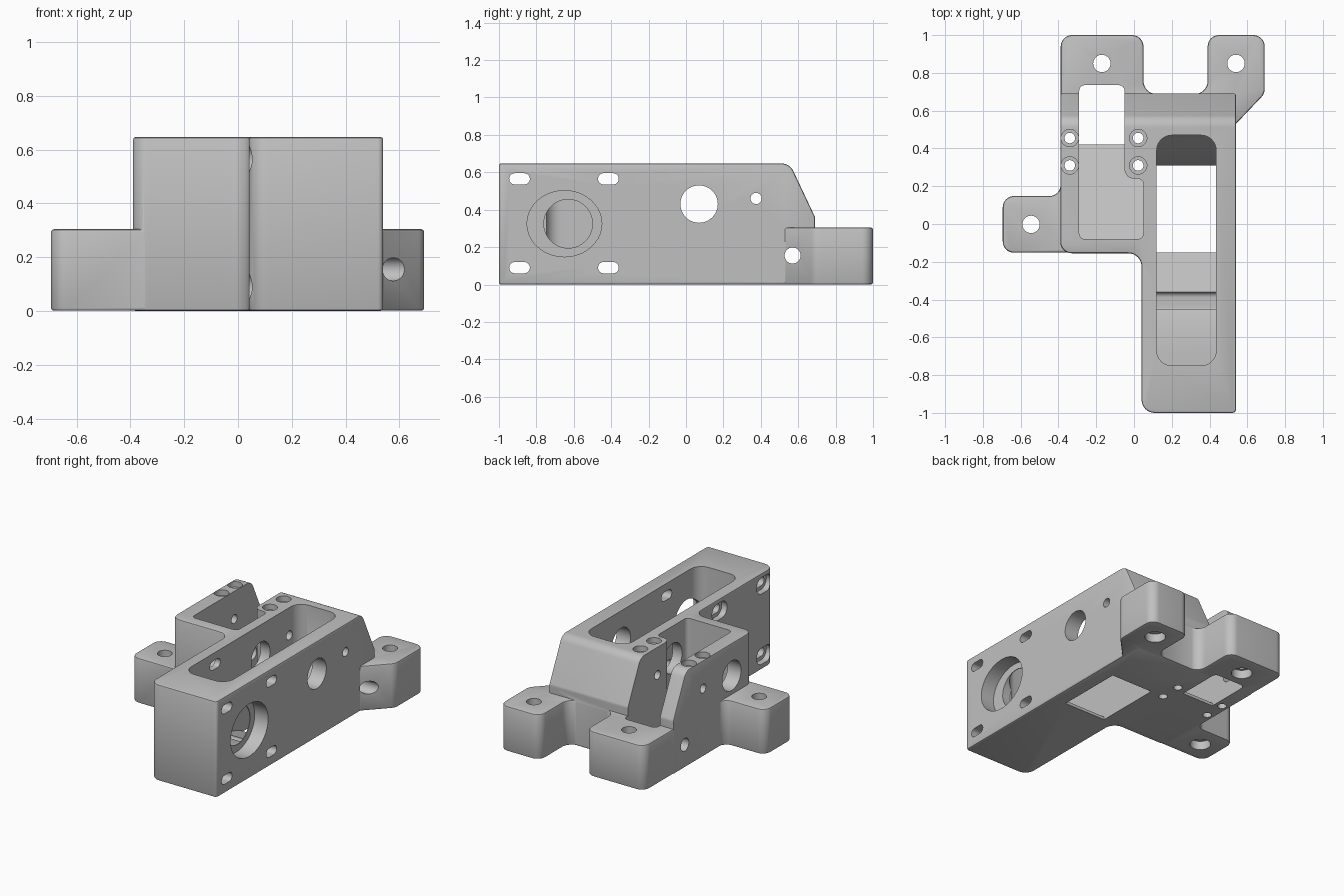
import bpy
import bmesh
from math import sin, cos, tan, pi
from mathutils import Vector

cube = bpy.data.objects.get("Cube")
if cube:
    bpy.data.objects.remove(cube, do_unlink=True)

grey = bpy.data.materials.new("matte grey")
grey.use_nodes = True
colour = (0.53, 0.53, 0.53, 1)
grey.diffuse_color = colour
grey.node_tree.nodes["Principled BSDF"].inputs["Base Color"].default_value = colour


def rounded(points, steps=8):
    """Outline with a fillet on each (u, v, radius) corner."""
    out = []
    for i, (u, v, *rest) in enumerate(points):
        p, r = Vector((u, v)), rest[0] if rest else 0
        if not r:
            out.append(p)
            continue
        a = (Vector(points[i - 1][:2]) - p).normalized()
        b = (Vector(points[(i + 1) % len(points)][:2]) - p).normalized()
        half = a.angle(b) / 2
        mid = (a + b).normalized()
        centre = p + mid * r / sin(half)
        side = (a - mid * a.dot(mid)).normalized()
        sweep = pi / 2 - half
        for k in range(steps + 1):
            t = sweep * (1 - 2 * k / steps)
            out.append(centre - mid * r * cos(t) + side * r * sin(t))
    return out


def prism(name, outline, lo, hi, axis="z"):
    """Extrude an outline along z (x, y plane) or along x (y, z plane)."""
    place = (lambda p, w: (p.x, p.y, w)) if axis == "z" else (lambda p, w: (w, p.x, p.y))
    bm = bmesh.new()
    bottom = [bm.verts.new(place(p, lo)) for p in outline]
    top = [bm.verts.new(place(p, hi)) for p in outline]
    bm.faces.new(bottom)
    bm.faces.new(top)
    n = len(outline)
    for i in range(n):
        j = (i + 1) % n
        bm.faces.new((bottom[i], bottom[j], top[j], top[i]))
    bmesh.ops.recalc_face_normals(bm, faces=bm.faces)
    mesh = bpy.data.meshes.new(name)
    bm.to_mesh(mesh)
    bm.free()
    mesh.materials.append(grey)
    ob = bpy.data.objects.new(name, mesh)
    bpy.context.collection.objects.link(ob)
    return ob


def apply_modifiers(ob):
    deps = bpy.context.evaluated_depsgraph_get()
    mesh = bpy.data.meshes.new_from_object(ob.evaluated_get(deps))
    ob.modifiers.clear()
    ob.data = mesh


def combine(ob, other, operation="DIFFERENCE"):
    mod = ob.modifiers.new("combine", "BOOLEAN")
    mod.operation = operation
    mod.solver = "EXACT"
    mod.object = other
    apply_modifiers(ob)
    bpy.data.objects.remove(other, do_unlink=True)


def soften(ob):
    mod = ob.modifiers.new("soft edges", "BEVEL")
    mod.width = 0.01
    mod.segments = 2
    mod.limit_method = "ANGLE"
    apply_modifiers(ob)


def oval(u, v, ru, rv, n=40):
    return [Vector((u + ru * cos(2 * pi * k / n), v + rv * sin(2 * pi * k / n))) for k in range(n)]


def box(u0, u1, v0, v1, r):
    return rounded([(u0, v0, r), (u1, v0, r), (u1, v1, r), (u0, v1, r)])


# Tall body with a sloping back
body = prism("bracket_body", rounded([
    (0.04, -1, 0.07), (0.54, -1, 0.02), (0.54, 0.8), (-0.39, 0.8),
    (-0.39, -0.155, 0.06), (0.04, -0.155, 0.07)]), 0, 0.8)
combine(body, prism("side_profile", rounded([
    (-1.1, -0.1), (0.69, -0.1), (0.69, 0.36, 0.04), (0.555, 0.647, 0.07),
    (-1.1, 0.647)]), -1, 1, "x"), "INTERSECT")
soften(body)

# Low mounting tabs
tabs = prism("mounting_tabs", rounded([
    (-0.695, -0.152, 0.06), (-0.33, -0.152), (-0.1, 0.0), (0.535, 0.4), (0.535, 0.525),
    (0.692, 0.69, 0.07), (0.692, 1, 0.06), (0.39, 1, 0.06), (0.39, 0.688, 0.07),
    (0.05, 0.688, 0.07), (0.05, 1, 0.06), (-0.388, 1, 0.06),
    (-0.388, 0.148, 0.06), (-0.695, 0.148, 0.06)]), 0.001, 0.304)
soften(tabs)
combine(body, tabs, "UNION")

# Long pocket with ramps leading to the opening in the base
pocket = prism("long_pocket", box(0.12, 0.435, -0.75, 0.47, 0.08), -0.1, 0.8)
combine(pocket, prism("front_ramp", rounded([
    (-0.85, -0.2), (-0.15, -0.2), (-0.15, 0.02), (-0.55, 0.15), (-0.85, 0.16)]),
    0, 0.6, "x"))
combine(pocket, prism("rear_ramp", rounded([
    (0.31, -0.2), (0.6, -0.2), (0.6, 0.3), (0.47, 0.3), (0.31, 0.02)]), 0, 0.6, "x"))
combine(body, pocket)

# Short pocket, open at the back
pocket = prism("short_pocket", rounded([
    (-0.29, -0.08, 0.03), (0.05, -0.08, 0.03), (0.05, 0.24, 0.03), (-0.05, 0.24, 0.05),
    (-0.05, 0.735, 0.03), (-0.29, 0.735, 0.03)]), -0.1, 0.8)
combine(pocket, prism("short_ramp", rounded([
    (-0.2, -0.2), (0.42, -0.2), (0.42, 0.02), (-0.2, 0.24)]), -0.5, 0.3, "x"))
combine(body, pocket)

# Large round seat in the side wall
combine(body, prism("round_seat", oval(-0.65, 0.325, 0.2, 0.177), 0.44, 0.7, "x"))
combine(body, prism("round_seat_inner", oval(-0.63, 0.325, 0.13, 0.13), 0.38, 0.5, "x"))

# Motor slots with wider recesses on the inner side
for y in (-0.89, -0.415):
    for z in (0.09, 0.565):
        combine(body, prism("slot", box(y - 0.055, y + 0.055, z - 0.03, z + 0.03, 0.029),
                            -0.05, 0.7, "x"))
        combine(body, prism("slot_recess", box(y - 0.08, y + 0.08, z - 0.055, z + 0.055, 0.054),
                            -0.05 if y < -0.5 else 0.0, 0.08, "x"))

# Holes running straight across
for y, z, r in ((0.07, 0.43, 0.1), (0.375, 0.46, 0.03), (0.57, 0.155, 0.043)):
    combine(body, prism("cross_hole", oval(y, z, r, r), -1, 1, "x"))

# Countersunk screw holes in the top
for x in (-0.34, 0.022):
    for y in (0.31, 0.455):
        combine(body, prism("screw_hole", oval(x, y, 0.028, 0.028), -0.1, 0.8))
        combine(body, prism("screw_recess", oval(x, y, 0.046, 0.046), 0.61, 0.8))

# Tab holes, wider underneath
for x, y in ((-0.17, 0.85), (0.54, 0.85), (-0.545, -0.002)):
    combine(body, prism("tab_hole", oval(x, y, 0.046, 0.046), -0.1, 0.4))
    combine(body, prism("tab_recess", oval(x, y, 0.065, 0.065), -0.1, 0.06))

bpy.ops.object.select_all(action="DESELECT")
body.select_set(True)
bpy.context.view_layer.objects.active = body
bpy.ops.object.shade_smooth_by_angle(angle=pi / 6)
